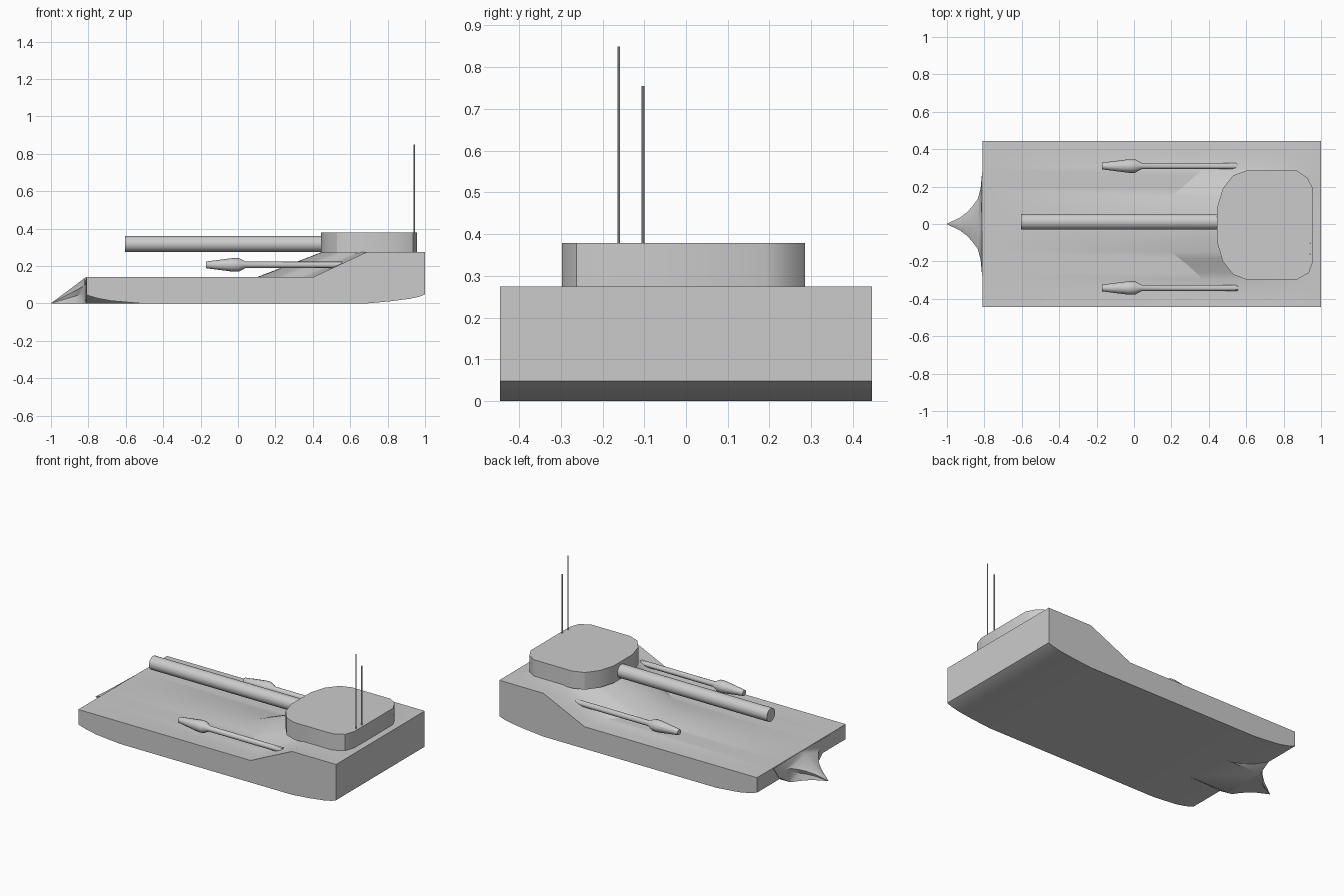
import bpy, bmesh, math

if "Cube" in bpy.data.objects:
    bpy.data.objects.remove(bpy.data.objects["Cube"])


def loft(name, rings, smooth=30):
    """Skin a list of equal-length closed rings and cap both ends."""
    bm = bmesh.new()
    rows = [[bm.verts.new(p) for p in ring] for ring in rings]
    n = len(rows[0])
    for a, b in zip(rows, rows[1:]):
        for i in range(n):
            j = (i + 1) % n
            bm.faces.new((a[i], a[j], b[j], b[i]))
    bm.faces.new(rows[0])
    bm.faces.new(rows[-1])
    bmesh.ops.recalc_face_normals(bm, faces=bm.faces)
    mesh = bpy.data.meshes.new(name)
    bm.to_mesh(mesh)
    bm.free()
    ob = bpy.data.objects.new(name, mesh)
    bpy.context.collection.objects.link(ob)
    bpy.ops.object.select_all(action='DESELECT')
    ob.select_set(True)
    bpy.context.view_layer.objects.active = ob
    bpy.ops.object.shade_smooth_by_angle(angle=math.radians(smooth))
    return ob


def turned(name, stations, y, z, sides=16):
    """Round part along x from (x, radius) stations."""
    angles = [2 * math.pi * i / sides for i in range(sides)]
    return loft(name, [[(x, y + r * math.cos(a), z + r * math.sin(a)) for a in angles]
                       for x, r in stations])


# Hull: side profile swept across y, the rear step bulging forward mid-deck
def hull_ring(y):
    k = 0.5 + 0.5 * math.cos(math.pi * min(abs(y) / 0.38, 1))
    foot, brow = 0.40 - 0.30 * k, 0.69 - 0.24 * k
    profile = [(-0.81, 0.045), (-0.75, 0.027), (-0.68, 0.014), (-0.52, 0), (0.69, 0),
               (0.82, 0.012), (0.92, 0.025), (0.97, 0.036), (1, 0.048), (1, 0.275),
               (brow, 0.275), (foot, 0.14), (-0.81, 0.14)]
    return [(x, y, z) for x, z in profile]


loft("hull", [hull_ring(-0.445 + 0.89 * i / 24) for i in range(25)])

# Prow: concave ram flaring into the bow, with its keel running under the hull
prow = [(-0.52, 0.15, 0.03), (-0.80, 0.29, 0.138), (-0.812, 0.28, 0.139),
        (-0.82, 0.19, 0.136), (-0.835, 0.135, 0.124), (-0.86, 0.10, 0.105),
        (-0.89, 0.065, 0.082), (-0.93, 0.035, 0.053), (-1.0, 0.001, 0.001)]
rings = []
for x, w, top in prow:
    base = min(w, 0.14)
    shoulder = top * (0.97 if x > -0.815 else 0.7)
    rings.append([(x, -base, 0), (x, base, 0), (x, w * 0.8, top * 0.4),
                  (x, w, shoulder), (x, 0, top), (x, -w, shoulder),
                  (x, -w * 0.8, top * 0.4)])
loft("prow", rings, 40)

# Turret: rounded outline extruded upward
outline = [(0.60, 0.285), (0.87, 0.285), (0.925, 0.25), (0.957, 0.19), (0.957, -0.20),
           (0.935, -0.262), (0.87, -0.297), (0.60, -0.297), (0.53, -0.27), (0.475, -0.20),
           (0.445, -0.10), (0.445, 0.09), (0.475, 0.19), (0.53, 0.26)]
loft("turret", [[(x, y, z) for x, y in outline] for z in (0.27, 0.379)])

# Main gun
turned("gun_barrel", [(-0.605, 0.042), (0.50, 0.042)], 0.012, 0.318, 24)

# Side rockets with swollen heads
for side, y, end in (("left", 0.31, 0.645), ("right", -0.342, 0.555)):
    turned(side + "_rocket", [(-0.17, 0.018), (-0.03, 0.036), (0.005, 0.036),
                              (0.04, 0.017), (end, 0.017)], y, 0.206, 12)

# Whip aerials
for i, (y, top) in enumerate(((-0.161, 0.85), (-0.103, 0.755))):
    bpy.ops.mesh.primitive_cylinder_add(vertices=8, radius=0.0035, depth=top - 0.37,
                                        location=(0.942, y, (top + 0.37) / 2))
    bpy.context.object.name = f"aerial_{i + 1}"
